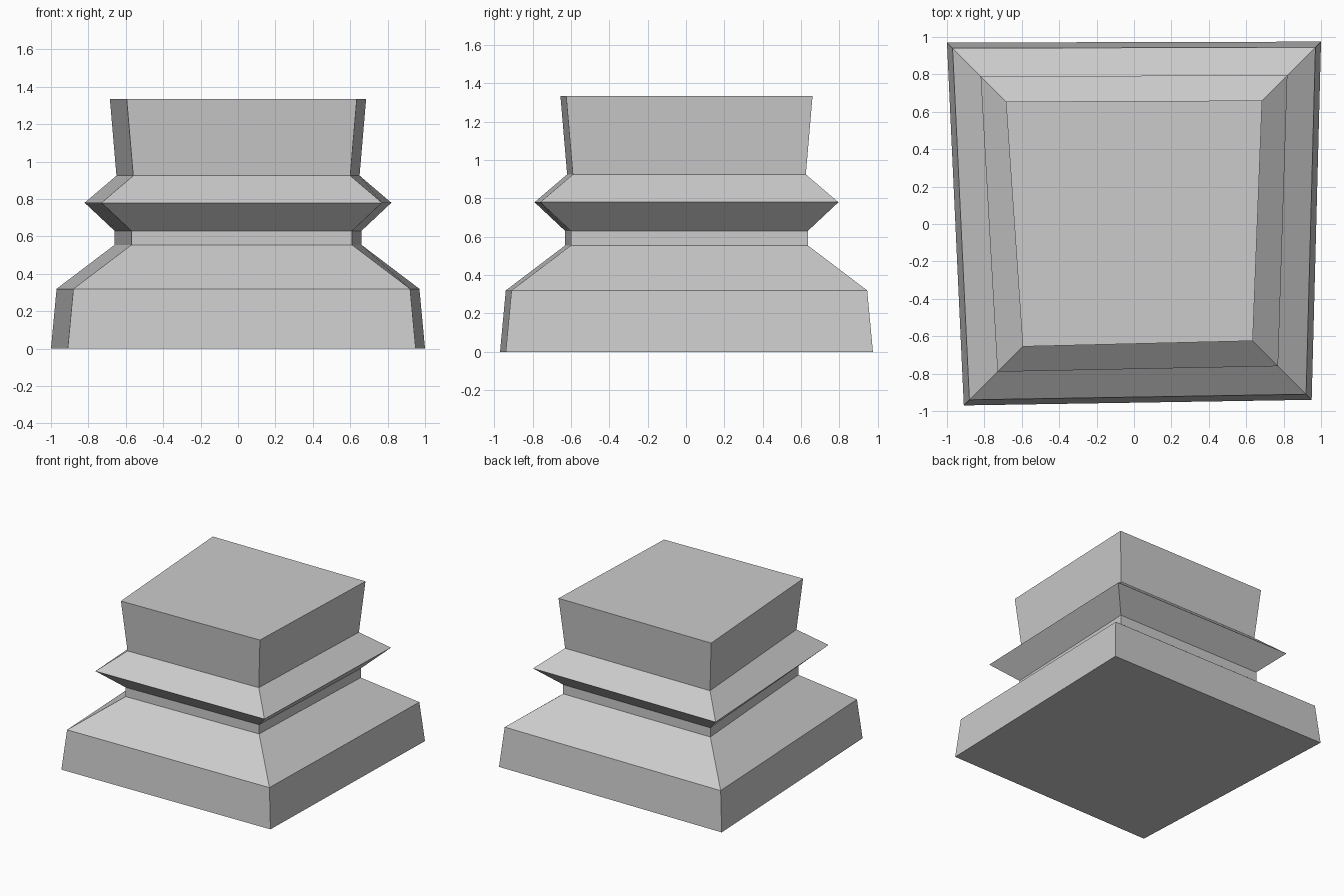
import bpy
import bmesh

cube = bpy.data.objects.get("Cube")
if cube:
    bpy.data.objects.remove(cube, do_unlink=True)

# Plain stone material
stone = bpy.data.materials.new("grey stone")
stone.use_nodes = True
colour = (0.6, 0.6, 0.6, 1)
stone.diffuse_color = colour
stone.node_tree.nodes["Principled BSDF"].inputs["Base Color"].default_value = colour

# Slightly irregular footprint, and (inset, height) moulding profile
footprint = [(-0.91, -0.97), (0.95, -0.94), (1.0, 0.975), (-1.0, 0.97)]
profile = [(0, 0), (0.03, 0.32), (0.34, 0.555), (0.34, 0.63),
           (0.18, 0.78), (0.35, 0.925), (0.315, 1.335)]


def inset_towards_zero(value, amount):
    return value - amount if value > 0 else value + amount


# Pedestal: stacked rings joined by flat sides, closed at both ends
bm = bmesh.new()
rings = [[bm.verts.new((inset_towards_zero(x, inset),
                        inset_towards_zero(y, inset), z))
          for x, y in footprint] for inset, z in profile]
for lower, upper in zip(rings, rings[1:]):
    for i in range(len(footprint)):
        j = (i + 1) % len(footprint)
        bm.faces.new((lower[i], lower[j], upper[j], upper[i]))
bm.faces.new(reversed(rings[0]))
bm.faces.new(rings[-1])
bmesh.ops.recalc_face_normals(bm, faces=bm.faces)

mesh = bpy.data.meshes.new("pedestal")
bm.to_mesh(mesh)
bm.free()
mesh.materials.append(stone)
pedestal = bpy.data.objects.new("pedestal", mesh)
bpy.context.collection.objects.link(pedestal)
